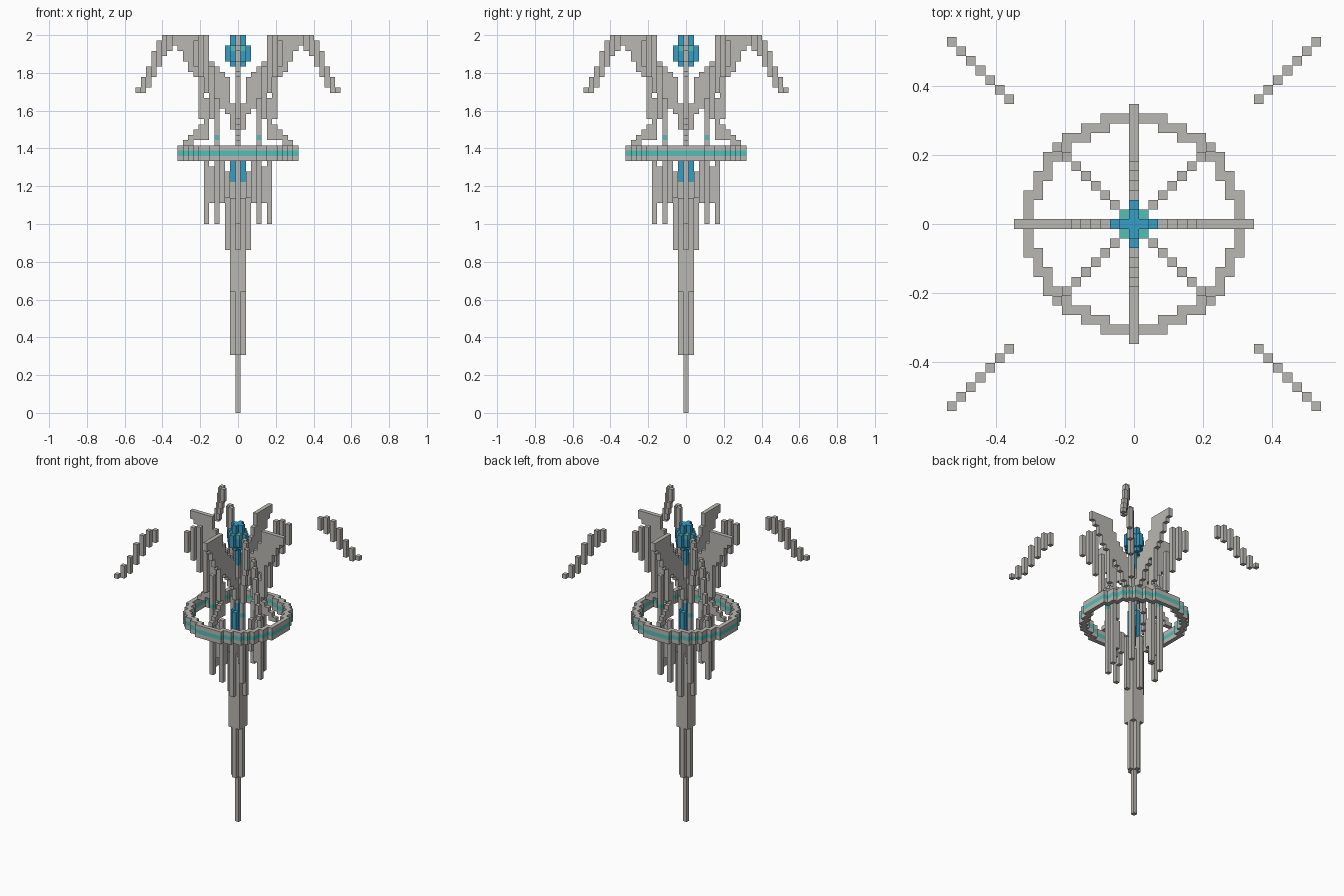
import bpy, bmesh, math
from mathutils import Matrix, Vector

V = 2 / 72  # cell size

old = bpy.data.objects.get("Cube")
if old:
    bpy.data.objects.remove(old)


def material(name, rgb):
    mat = bpy.data.materials.new(name)
    mat.use_nodes = True
    mat.diffuse_color = (*rgb, 1)
    mat.node_tree.nodes["Principled BSDF"].inputs["Base Color"].default_value = (*rgb, 1)
    return mat


stone = material("warm grey stone", (.49, .475, .445))
blue = material("bright blue", (.04, .34, .56))
teal = material("soft teal", (.085, .52, .46))


def build(name, columns, mat):
    """Make one object from upright columns, each (x, y, lowest cell, highest cell)."""
    bm = bmesh.new()
    for x, y, low, high in sorted(set(columns)):
        tall = high - low + 1
        place = Matrix.Translation(Vector((x, y, low + tall / 2)) * V)
        bmesh.ops.create_cube(bm, size=V, matrix=place @ Matrix.Diagonal((1, 1, tall, 1)))
    mesh = bpy.data.meshes.new(name)
    bm.to_mesh(mesh)
    bm.free()
    mesh.materials.append(mat)
    obj = bpy.data.objects.new(name, mesh)
    bpy.context.collection.objects.link(obj)


def axial(start, spans):
    """Columns stepping outward along the four main directions."""
    return [(dx * r, dy * r, low, high)
            for r, (low, high) in enumerate(spans, start)
            for dx, dy in ((1, 0), (-1, 0), (0, 1), (0, -1))]


def diagonal(start, spans):
    """Columns stepping outward along the four diagonals."""
    return [(dx * r, dy * r, low, high)
            for r, (low, high) in enumerate(spans, start)
            for dx in (1, -1) for dy in (1, -1)]


# Central spire, widening upward
build("spire_core", [(0, 0, 0, 43)], stone)
build("spire_shaft", axial(1, [(11, 43), (31, 43)]), stone)
build("spire_corners", diagonal(1, [(23, 40)]), stone)

# Hanging pillars around the spire
build("hanging_axial_pillars", axial(5, [(40, 46), (36, 50)]), stone)
build("hanging_diagonal_pillars", diagonal(2, [(41, 45), (40, 47), (36, 51)]), stone)

# Glowing core inside the ring
build("lower_core", axial(1, [(44, 50)]) + [(0, 0, 44, 52)], blue)

# Ring with a coloured middle band
ring = [(x, y) for x in range(-11, 12) for y in range(-11, 12)
        if 10.25 < math.hypot(x, y) < 11.5]
for part, layer, mat in (("ring_bottom", 48, stone), ("ring_band", 49, teal),
                         ("ring_top", 50, stone)):
    build(part, [(x, y, layer, layer) for x, y in ring], mat)

# Struts rising inward from the ring
build("ring_struts", axial(6, [(52, 56), (52, 54), (52, 53), (51, 52), (51, 51)]), stone)
build("strut_lights", diagonal(4, [(52, 52)]), teal)

# Hourglass ribs
build("axial_ribs", axial(6, [(57, 59), (56, 62)]), stone)
build("diagonal_ribs", diagonal(4, [(53, 59), (56, 65), (61, 71), (64, 71), (66, 70)]), stone)

# Four flat fins spreading from the centre to the top
build("fins", axial(1, [(54, 58), (57, 63), (58, 64), (60, 65), (61, 66), (62, 68),
                        (62, 71), (64, 71), (65, 71), (67, 71), (69, 71), (70, 71)]), stone)
build("upper_stem", [(0, 0, 53, 61)], stone)

# Crystal at the top
build("crystal_stem", [(0, 0, 62, 65)], blue)
build("crystal", axial(1, [(66, 71), (67, 69)]) + diagonal(1, [(67, 68)])
      + [(0, 0, 66, 71)], blue)
build("crystal_corners", diagonal(1, [(69, 69)]), teal)

# Detached drooping arms
build("floating_arms", diagonal(13, [(69, 71), (68, 71), (66, 70), (64, 68),
                                     (62, 65), (61, 63), (61, 61)]), stone)
